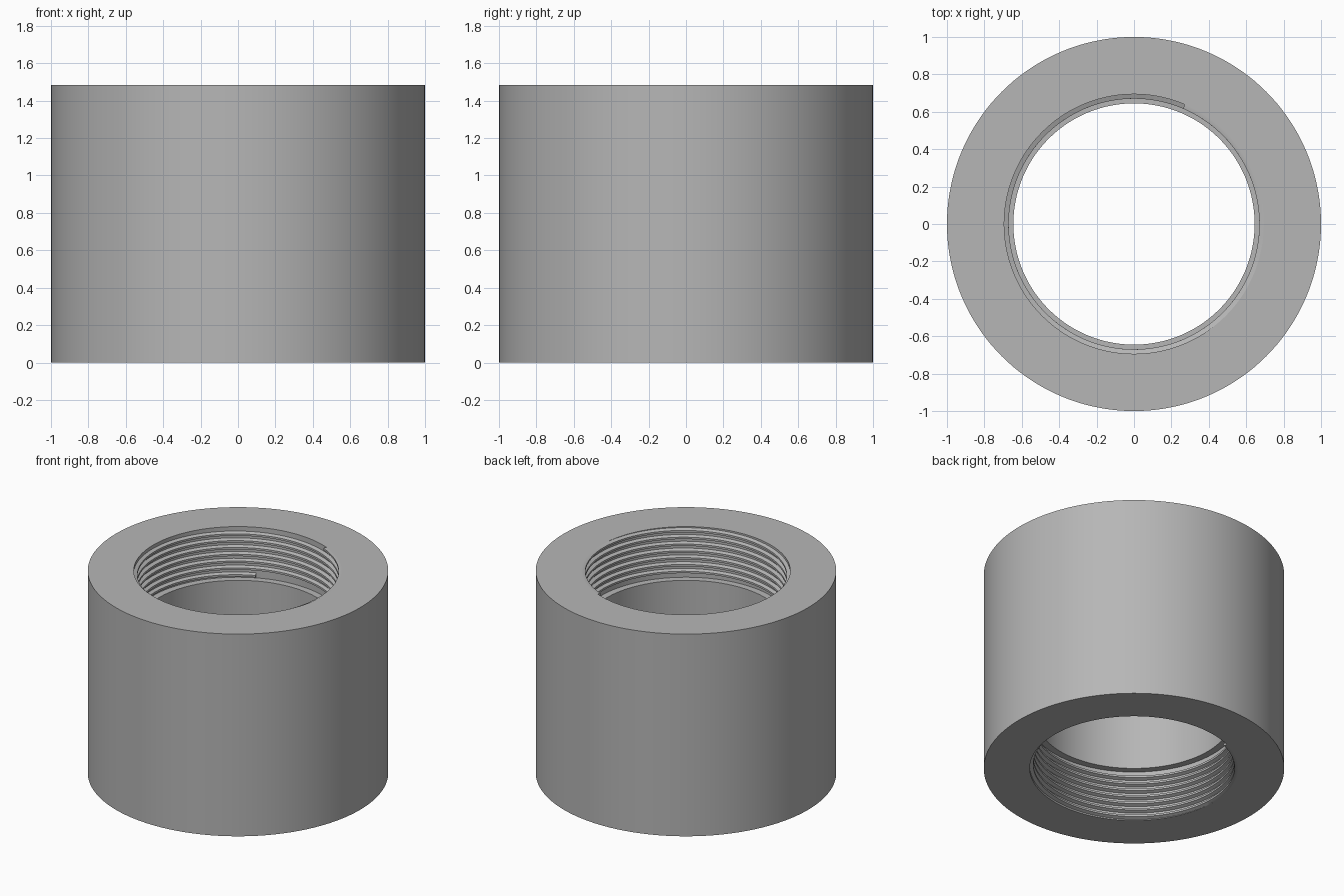
import bpy, bmesh
from math import cos, sin, pi, radians

cube = bpy.data.objects.get("Cube")
if cube:
    bpy.data.objects.remove(cube)

HEIGHT = 1.485
OUTER, BORE = 1.0, 0.645
ROOT, CREST = 0.694, 0.67      # threaded socket radii
DEPTH = 0.372                  # socket depth at each end
PITCH = 0.05
STEPS = 144                    # segments per turn

steel = bpy.data.materials.new("grey_steel")
steel.use_nodes = True
grey = (0.47, 0.47, 0.47, 1)
steel.diffuse_color = grey
steel.node_tree.nodes["Principled BSDF"].inputs["Base Color"].default_value = grey


def ring(bm, profile, angle, lift=0):
    return [bm.verts.new((r * cos(angle), r * sin(angle), z + lift)) for r, z in profile]


def bridge(bm, a, b):
    n = len(a)
    for i in range(n):
        j = (i + 1) % n
        bm.faces.new((a[i], a[j], b[j], b[i]))


def finish(bm, name):
    bmesh.ops.recalc_face_normals(bm, faces=bm.faces)
    mesh = bpy.data.meshes.new(name)
    bm.to_mesh(mesh)
    bm.free()
    mesh.materials.append(steel)
    obj = bpy.data.objects.new(name, mesh)
    bpy.context.collection.objects.link(obj)
    bpy.ops.object.select_all(action='DESELECT')
    obj.select_set(True)
    bpy.context.view_layer.objects.active = obj
    bpy.ops.object.shade_smooth_by_angle(angle=radians(25))
    return obj


# Sleeve: revolved wall with a wider socket at each end
bm = bmesh.new()
wall = [(OUTER, 0), (OUTER, HEIGHT), (ROOT, HEIGHT), (ROOT, HEIGHT - DEPTH),
        (BORE, HEIGHT - DEPTH), (BORE, DEPTH), (ROOT, DEPTH), (ROOT, 0)]
rings = [ring(bm, wall, 2 * pi * i / STEPS) for i in range(STEPS)]
for i in range(STEPS):
    bridge(bm, rings[i], rings[(i + 1) % STEPS])
finish(bm, "sleeve")

# Top thread: right-hand helical ridge, trimmed flush with the rim
bm = bmesh.new()
ridge = [(ROOT + 0.002, -0.017), (CREST, -0.007), (CREST, 0.007), (ROOT + 0.002, 0.017)]
end_angle, turns = radians(67), 7 - 48 / 360
end_height = HEIGHT - 0.007
count = int(turns * STEPS)
rings = []
for i in range(count + 1):
    back = turns * (1 - i / count)
    rings.append(ring(bm, ridge, end_angle - 2 * pi * back, end_height - PITCH * back))
for a, b in zip(rings, rings[1:]):
    bridge(bm, a, b)
bm.faces.new(rings[0])
bm.faces.new(rings[-1])
cut = bmesh.ops.bisect_plane(bm, geom=bm.verts[:] + bm.edges[:] + bm.faces[:],
                             plane_co=(0, 0, HEIGHT), plane_no=(0, 0, 1), clear_outer=True)
rim = [e for e in cut["geom_cut"] if isinstance(e, bmesh.types.BMEdge)]
bmesh.ops.triangle_fill(bm, edges=rim, use_beauty=True)
top_thread = finish(bm, "top_thread")

# Bottom thread: the same ridge turned end over end
bottom_thread = top_thread.copy()
bottom_thread.name = "bottom_thread"
bottom_thread.rotation_euler = (0, pi, 0)
bottom_thread.location = (0, 0, HEIGHT)
bpy.context.collection.objects.link(bottom_thread)
